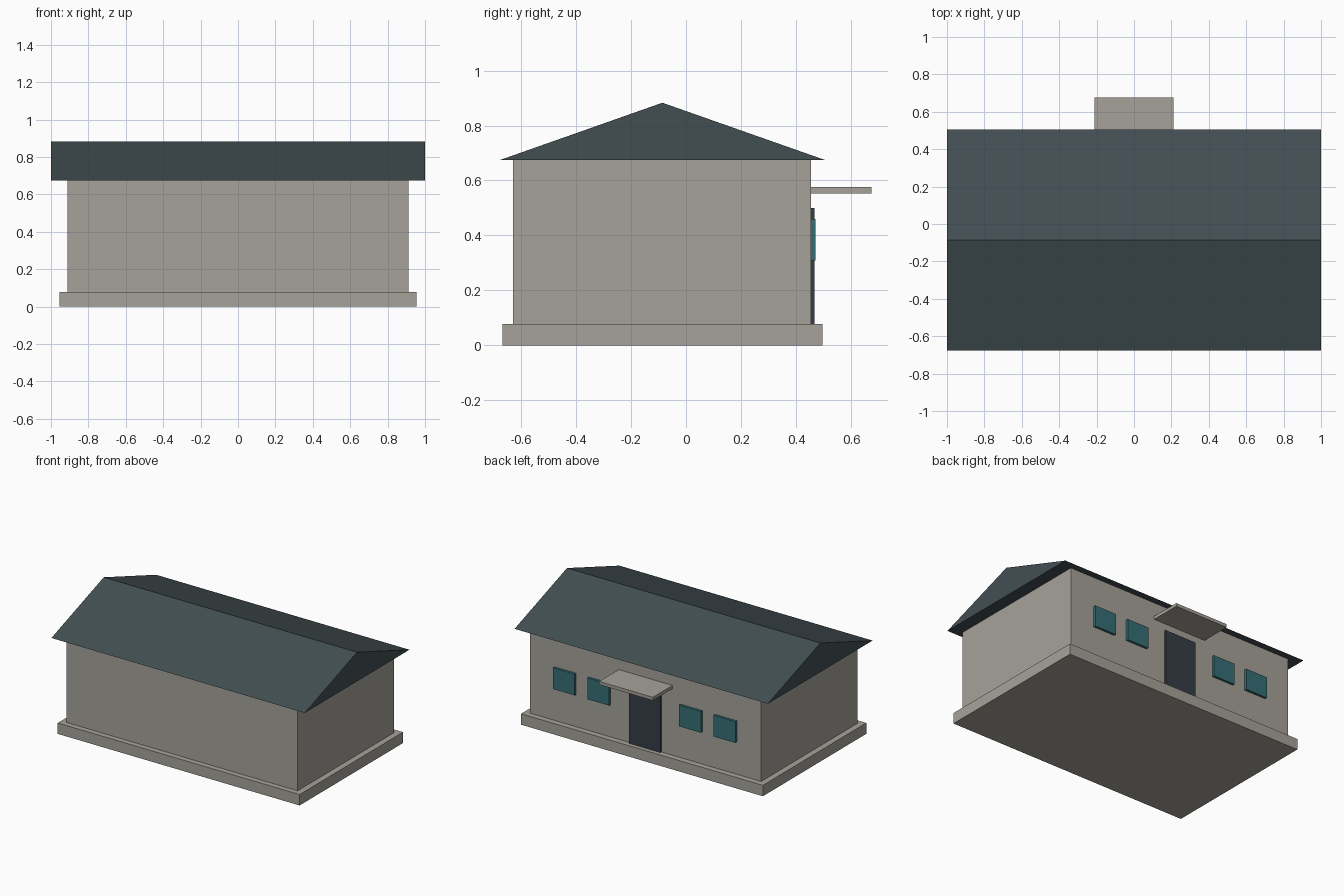
import bpy
import bmesh
from mathutils import Vector

default = bpy.data.objects.get("Cube")
if default:
    bpy.data.objects.remove(default, do_unlink=True)


def material(name, rgb):
    mat = bpy.data.materials.new(name)
    mat.use_nodes = True
    colour = (*rgb, 1.0)
    mat.diffuse_color = colour
    mat.node_tree.nodes["Principled BSDF"].inputs["Base Color"].default_value = colour
    return mat


stone = material("warm grey stone", (0.38, 0.36, 0.32))
slate = material("blue grey slate", (0.055, 0.077, 0.086))
dark = material("dark door paint", (0.036, 0.047, 0.061))
glass = material("teal glass", (0.036, 0.155, 0.178))


def add_object(name, bm, mat):
    bmesh.ops.recalc_face_normals(bm, faces=bm.faces)
    mesh = bpy.data.meshes.new(name)
    bm.to_mesh(mesh)
    bm.free()
    mesh.materials.append(mat)
    obj = bpy.data.objects.new(name, mesh)
    bpy.context.collection.objects.link(obj)
    return obj


def box(name, x, y, z, mat):
    """Box from (low, high) ranges on each axis."""
    bm = bmesh.new()
    bmesh.ops.create_cube(bm, size=1)
    for v in bm.verts:
        v.co = Vector([r[0] if c < 0 else r[1] for c, r in zip(v.co, (x, y, z))])
    return add_object(name, bm, mat)


def prism(name, profile, half_length, mat):
    """Extrude a (y, z) profile along x."""
    bm = bmesh.new()
    face = bm.faces.new([bm.verts.new((-half_length, y, z)) for y, z in profile])
    result = bmesh.ops.extrude_face_region(bm, geom=[face])
    verts = [g for g in result["geom"] if isinstance(g, bmesh.types.BMVert)]
    bmesh.ops.translate(bm, verts=verts, vec=(2 * half_length, 0, 0))
    return add_object(name, bm, mat)


BASE_TOP = 0.078
EAVES = 0.675
BACK = 0.455

# Main body
box("plinth", (-0.955, 0.955), (-0.669, 0.497), (0, BASE_TOP), stone)
box("walls", (-0.912, 0.912), (-0.63, BACK), (BASE_TOP, EAVES), stone)
prism("gable_roof", [(-0.676, EAVES), (0.505, EAVES), (-0.086, 0.883)], 1.0, slate)

# Entrance on the back wall
box("door", (-0.125, 0.125), (BACK, 0.467), (BASE_TOP, 0.5), dark)
box("door_canopy", (-0.212, 0.212), (BACK, 0.676), (0.553, 0.576), stone)

# Two windows on each side of the door
for side, sign in (("left", 1), ("right", -1)):
    for place, centre in (("inner", 0.362), ("outer", 0.634)):
        cx = sign * centre
        box(f"window_{side}_{place}", (cx - 0.086, cx + 0.086),
            (BACK, 0.472), (0.308, 0.46), glass)
